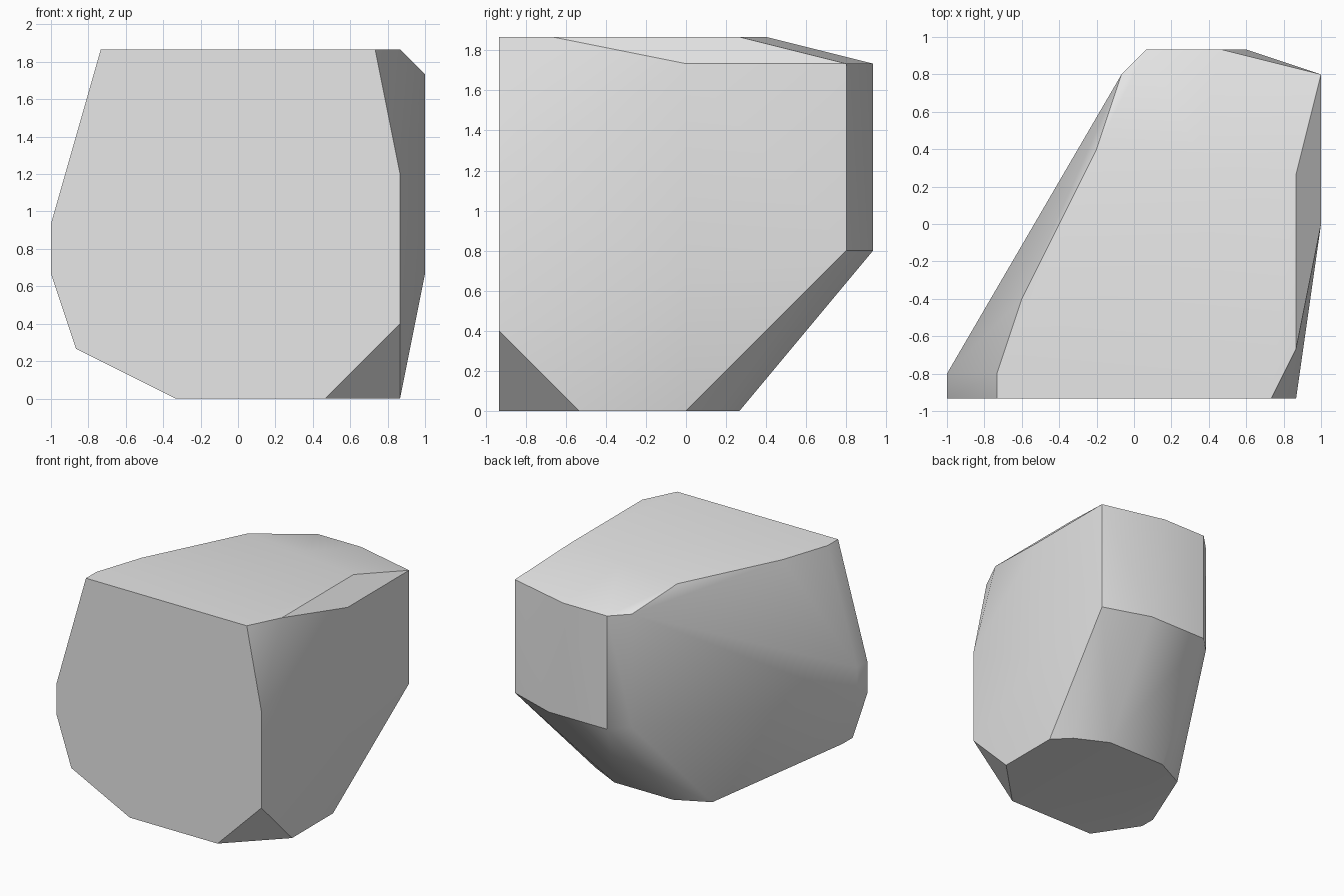
import bpy
import bmesh
import math

# Remove the default cube
default_cube = bpy.data.objects.get("Cube")
if default_cube:
    bpy.data.objects.remove(default_cube, do_unlink=True)

UNIT = 1 / 15  # size of one step of the layout grid
FRONT, TOP, BASE = -14, 28, 0


def make_material(name, color):
    material = bpy.data.materials.new(name)
    material.use_nodes = True
    material.diffuse_color = color
    material.node_tree.nodes["Principled BSDF"].inputs["Base Color"].default_value = color
    return material


def flat_outline(points, z):
    """Place an x, y outline at a fixed height."""
    return [(x, y, z) for x, y in points]


def upright_outline(points, y):
    """Place an x, z outline at a fixed depth."""
    return [(x, y, z) for x, z in points]


# Front facet, whose left edge runs straight back for a short way
left_edge = [(-11, TOP), (-15, 14), (-15, 10), (-13, 4)]
right_edge = [(-5, BASE), (7, BASE), (13, 6), (13, 18), (11, TOP)]
corners = upright_outline(left_edge + right_edge, FRONT)
corners += upright_outline(left_edge, FRONT + 2)

# Flat top and flat base
corners += flat_outline([(13, -10), (13, 4), (5, 6), (-3, 6), (-9, -6)], TOP)
corners += flat_outline([(13, -8), (13, 0), (11, 2), (7, 4), (-1, 4), (-5, 2)], BASE)

# Back wall, with the same three corners above and below
back_corners = [(15, 12), (1, 14), (-1, 12)]
corners += flat_outline(back_corners + [(7, 14), (15, 0)], 26)
corners += flat_outline(back_corners + [(9, 14)], 12)

# Lower corner of the right wall
corners.append((15, 0, 10))

# Wrap the corners in one convex faceted solid
bm = bmesh.new()
for corner in corners:
    bm.verts.new([value * UNIT for value in corner])
hull = bmesh.ops.convex_hull(bm, input=bm.verts[:])
spare = {item for item in hull["geom_interior"] + hull["geom_unused"]
         if isinstance(item, bmesh.types.BMVert)}
bmesh.ops.delete(bm, geom=list(spare), context="VERTS")

# Merge the coplanar triangles into whole facets
bmesh.ops.dissolve_limit(bm, angle_limit=math.radians(0.5),
                         verts=bm.verts[:], edges=bm.edges[:])
bmesh.ops.recalc_face_normals(bm, faces=bm.faces[:])

mesh = bpy.data.meshes.new("faceted_rock")
bm.to_mesh(mesh)
bm.free()
mesh.materials.append(make_material("light_grey", (0.8, 0.8, 0.8, 1)))

rock = bpy.data.objects.new("faceted_rock", mesh)
bpy.context.collection.objects.link(rock)

# Soften shallow edges and keep the strong ones sharp
bpy.ops.object.select_all(action="DESELECT")
rock.select_set(True)
bpy.context.view_layer.objects.active = rock
bpy.ops.object.shade_smooth_by_angle(angle=math.radians(30))
